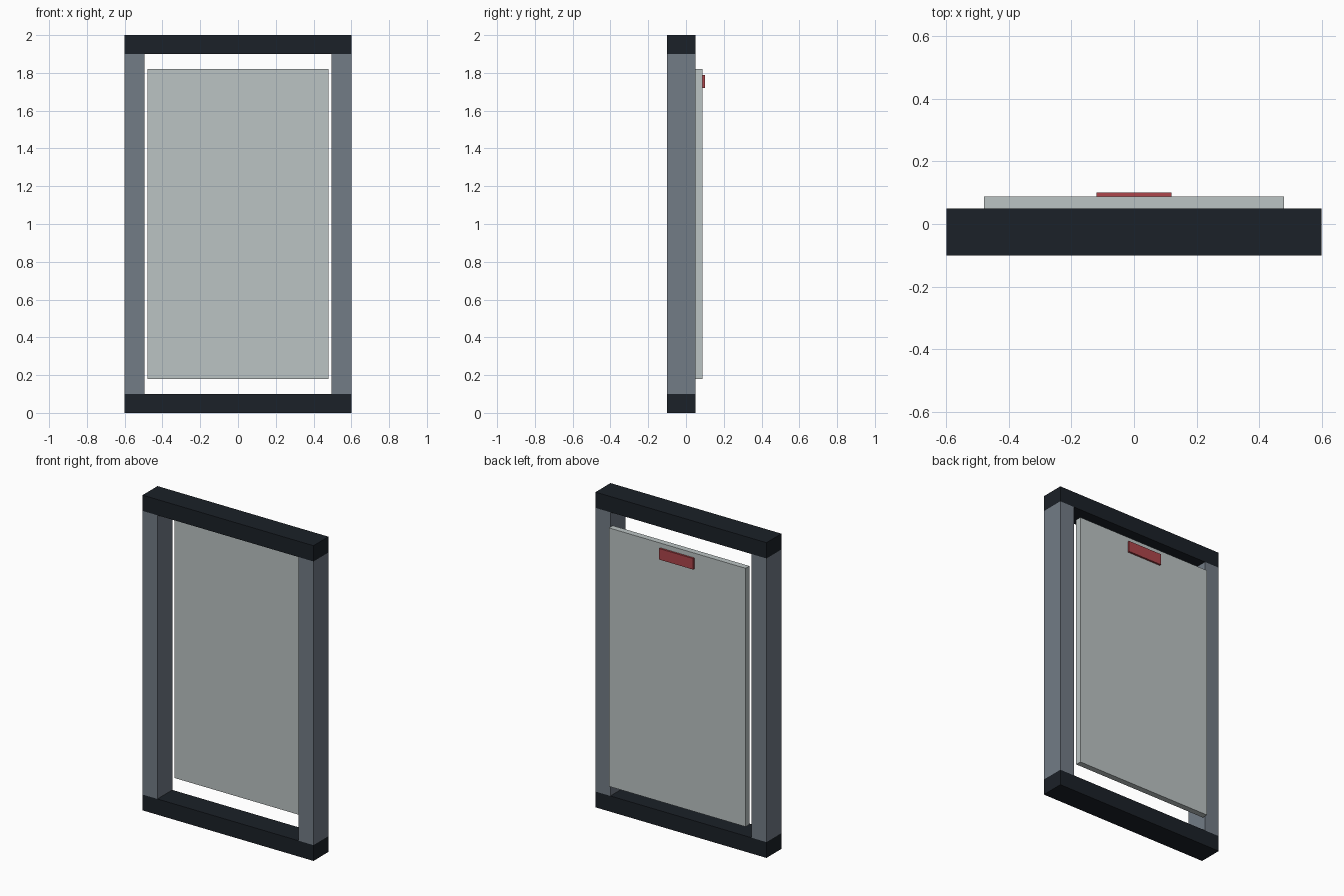
import bpy

if "Cube" in bpy.data.objects:
    bpy.data.objects.remove(bpy.data.objects["Cube"])


def material(name, rgb):
    mat = bpy.data.materials.new(name)
    mat.diffuse_color = (*rgb, 1.0)
    mat.use_nodes = True
    mat.node_tree.nodes["Principled BSDF"].inputs["Base Color"].default_value = mat.diffuse_color
    return mat


def box(name, x, y, z, mat):
    """Box from (min, max) ranges on each axis."""
    ranges = (x, y, z)
    bpy.ops.mesh.primitive_cube_add(size=1, location=[(a + b) / 2 for a, b in ranges])
    obj = bpy.context.object
    obj.name = name
    obj.scale = [b - a for a, b in ranges]
    bpy.ops.object.transform_apply(location=False, rotation=False, scale=True)
    obj.data.materials.append(mat)
    return obj


dark = material("dark_rail", (0.011, 0.015, 0.021))
slate = material("slate_post", (0.17, 0.20, 0.24))
pale = material("pale_panel", (0.50, 0.55, 0.55))
red = material("red_label", (0.42, 0.06, 0.07))

frame_y = (-0.10, 0.05)

# Horizontal rails
for name, z in (("bottom_rail", (0.0, 0.1)), ("top_rail", (1.9, 2.0))):
    box(name, (-0.6, 0.6), frame_y, z, dark)

# Upright posts between the rails
for name, x in (("left_post", (-0.6, -0.496)), ("right_post", (0.496, 0.6))):
    box(name, x, frame_y, (0.1, 1.9), slate)

# Panel set just behind the opening, with a plate near its top
box("back_panel", (-0.48, 0.48), (0.05, 0.088), (0.18, 1.82), pale)
box("back_plate", (-0.12, 0.12), (0.088, 0.10), (1.72, 1.79), red)
